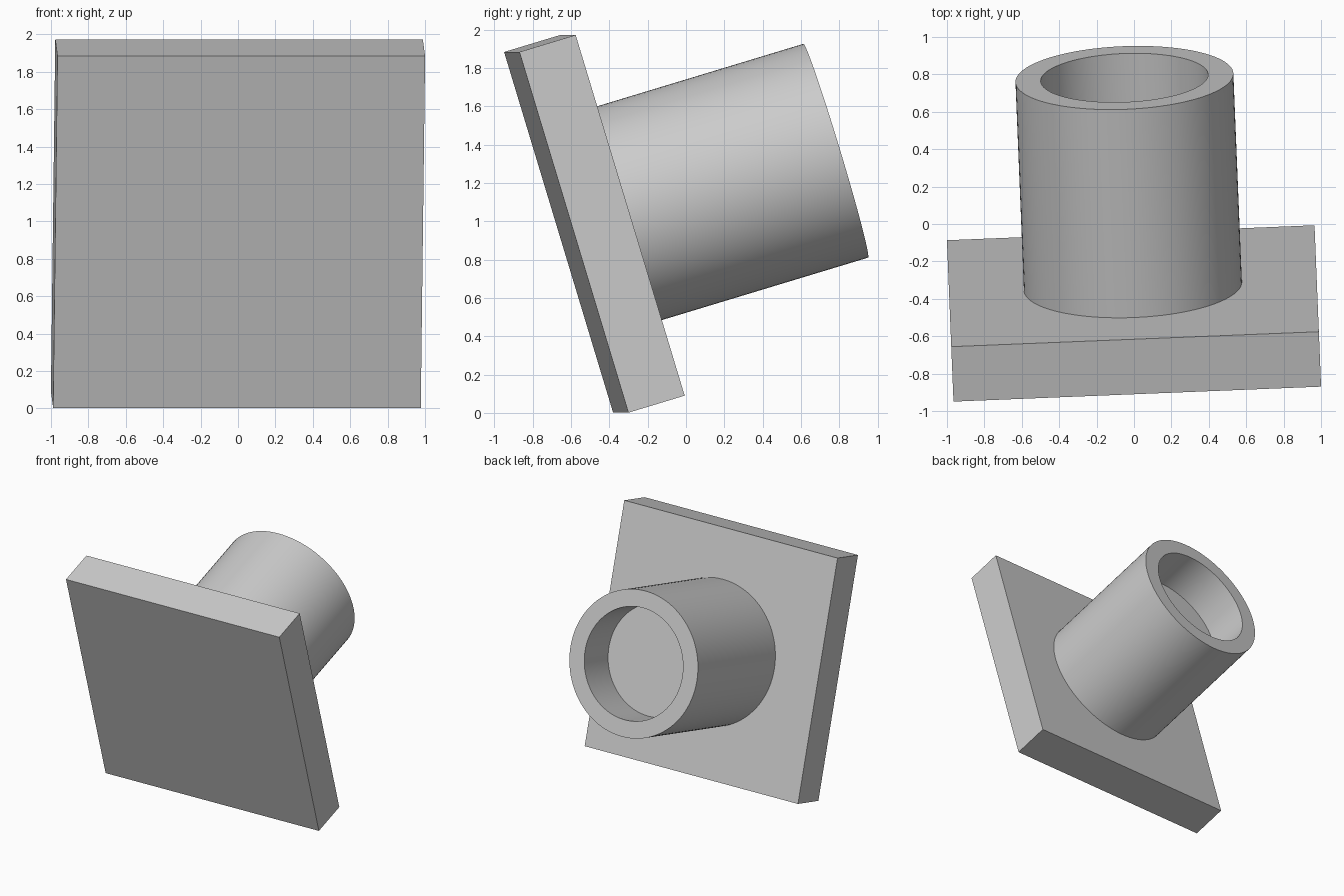
import bpy
import bmesh
import math
from mathutils import Matrix

if "Cube" in bpy.data.objects:
    bpy.data.objects.remove(bpy.data.objects["Cube"], do_unlink=True)

SIDE, THICK = 1.967, 0.307
OUTER, INNER, LENGTH, DEPTH = 0.583, 0.448, 1.164, 0.358
SEGMENTS = 96

# Leaning pose: local +y is the tube axis, the plate's front centre is the origin
pose = (Matrix.Translation((0.006, -0.625, 0.9425))
        @ Matrix.Rotation(math.radians(2.33), 4, 'Z')
        @ Matrix.Rotation(math.radians(16.83), 4, 'X'))

grey = bpy.data.materials.new("plain grey")
grey.use_nodes = True
colour = (0.6, 0.6, 0.6, 1)
grey.diffuse_color = colour
grey.node_tree.nodes["Principled BSDF"].inputs["Base Color"].default_value = colour


def add_part(name, bm):
    bmesh.ops.recalc_face_normals(bm, faces=bm.faces)
    mesh = bpy.data.meshes.new(name)
    bm.to_mesh(mesh)
    bm.free()
    mesh.materials.append(grey)
    obj = bpy.data.objects.new(name, mesh)
    obj.matrix_world = pose
    bpy.context.collection.objects.link(obj)
    return obj


# Square base plate
bm = bmesh.new()
bmesh.ops.create_cube(bm, size=1)
bmesh.ops.scale(bm, vec=(SIDE, THICK, SIDE), verts=bm.verts)
bmesh.ops.translate(bm, vec=(0, THICK / 2, 0), verts=bm.verts)
add_part("base_plate", bm)

# Tube with a blind bore: rings joined from the plate, round the rim, to the bore floor
bm = bmesh.new()
end = THICK + LENGTH
rings = []
for radius, y in ((OUTER, THICK), (OUTER, end), (INNER, end), (INNER, end - DEPTH)):
    ring = []
    for i in range(SEGMENTS):
        a = math.tau * i / SEGMENTS
        ring.append(bm.verts.new((radius * math.cos(a), y, radius * math.sin(a))))
    rings.append(ring)
for low, high in zip(rings, rings[1:]):
    for i in range(SEGMENTS):
        j = (i + 1) % SEGMENTS
        bm.faces.new((low[i], low[j], high[j], high[i]))
bm.faces.new(rings[0])
bm.faces.new(rings[-1])
tube = add_part("bored_tube", bm)

# Smooth walls with sharp rims
bpy.ops.object.select_all(action='DESELECT')
tube.select_set(True)
bpy.context.view_layer.objects.active = tube
bpy.ops.object.shade_smooth_by_angle(angle=math.radians(30))
